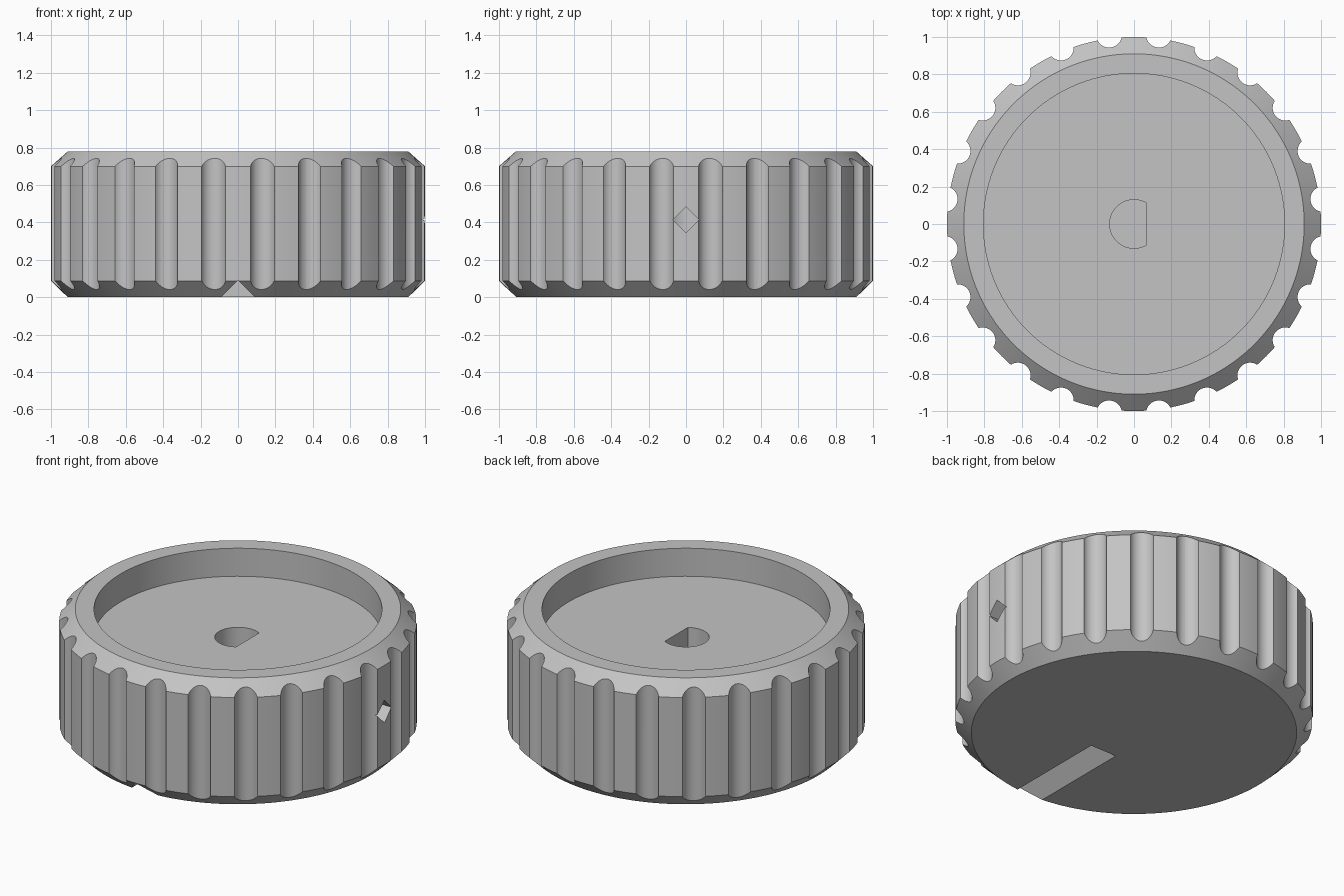
import bpy, bmesh
from math import sin, cos, pi, radians
from mathutils import Vector

default = bpy.data.objects.get("Cube")
if default:
    bpy.data.objects.remove(default, do_unlink=True)

SEGMENTS = 192
FLUTES = 24

# Plain grey plastic
grey = bpy.data.materials.new("grey_plastic")
grey.use_nodes = True
colour = (0.55, 0.55, 0.55, 1)
grey.diffuse_color = colour
grey.node_tree.nodes["Principled BSDF"].inputs["Base Color"].default_value = colour


def make_object(name, bm):
    bmesh.ops.recalc_face_normals(bm, faces=bm.faces)
    mesh = bpy.data.meshes.new(name)
    bm.to_mesh(mesh)
    bm.free()
    mesh.materials.append(grey)
    obj = bpy.data.objects.new(name, mesh)
    bpy.context.collection.objects.link(obj)
    return obj


def arc(radius, start, end, steps, centre=(0, 0)):
    """Points on an arc in the ground plane, end excluded."""
    angles = [start + (end - start) * i / steps for i in range(steps)]
    return [(centre[0] + radius * cos(a), centre[1] + radius * sin(a)) for a in angles]


def add_prism(bm, outline, direction):
    face = bm.faces.new([bm.verts.new(p) for p in outline])
    extruded = bmesh.ops.extrude_face_region(bm, geom=[face], use_keep_orig=True)
    moved = [g for g in extruded["geom"] if isinstance(g, bmesh.types.BMVert)]
    bmesh.ops.translate(bm, verts=moved, vec=Vector(direction))


def cut(target, name, prisms):
    """Subtract a set of prisms from the target, then drop the cutter."""
    bm = bmesh.new()
    for outline, direction in prisms:
        add_prism(bm, outline, direction)
    cutter = make_object(name, bm)
    cutter.hide_render = True
    mod = target.modifiers.new(name, "BOOLEAN")
    mod.operation = "DIFFERENCE"
    mod.solver = "EXACT"
    mod.object = cutter
    bpy.context.view_layer.objects.active = target
    bpy.ops.object.modifier_apply(modifier=mod.name)
    bpy.data.objects.remove(cutter, do_unlink=True)


# Turned body: chamfered rim with a wide recess in the top
profile = [(0.91, 0), (1, 0.088), (1, 0.7), (0.91, 0.78), (0.805, 0.78), (0.805, 0.607)]
bm = bmesh.new()
rings = [[bm.verts.new((x, y, z)) for x, y in arc(r, 0, 2 * pi, SEGMENTS)]
         for r, z in profile]
for low, high in zip(rings, rings[1:]):
    for i in range(SEGMENTS):
        j = (i + 1) % SEGMENTS
        bm.faces.new((low[i], low[j], high[j], high[i]))
bm.faces.new(rings[0])
bm.faces.new(rings[-1])
knob = make_object("knob_body", bm)

# Finger grip flutes around the rim
flutes = []
for i in range(FLUTES):
    a = 2 * pi * (i + 0.5) / FLUTES
    circle = arc(0.068, a, a + 2 * pi, 36, (1.02 * cos(a), 1.02 * sin(a)))
    flutes.append(([(x, y, -0.1) for x, y in circle], (0, 0, 1)))
cut(knob, "grip_flutes", flutes)

# D-shaped shaft socket, flat side towards +x
socket = arc(0.13, radians(60), radians(300), 48) + [(0.065, -0.1126)]
cut(knob, "shaft_socket", [([(x, y, 0.2) for x, y in socket], (0, 0, 0.5))])

# Square set-screw hole standing on its corner
diamond = [(1.1, y, 0.415 + z) for y, z in arc(0.07, 0, 2 * pi, 4)]
cut(knob, "set_screw_hole", [(diamond, (-1.08, 0, 0))])

# V-shaped pointer groove on the underside
groove = [(-0.1, -1.1, -0.01), (0.1, -1.1, -0.01), (0, -1.1, 0.09)]
cut(knob, "pointer_groove", [(groove, (0, 0.835, 0))])

# Smooth round surfaces, crisp edges
bpy.ops.object.select_all(action="DESELECT")
knob.select_set(True)
bpy.context.view_layer.objects.active = knob
bpy.ops.object.shade_smooth_by_angle(angle=radians(25))
